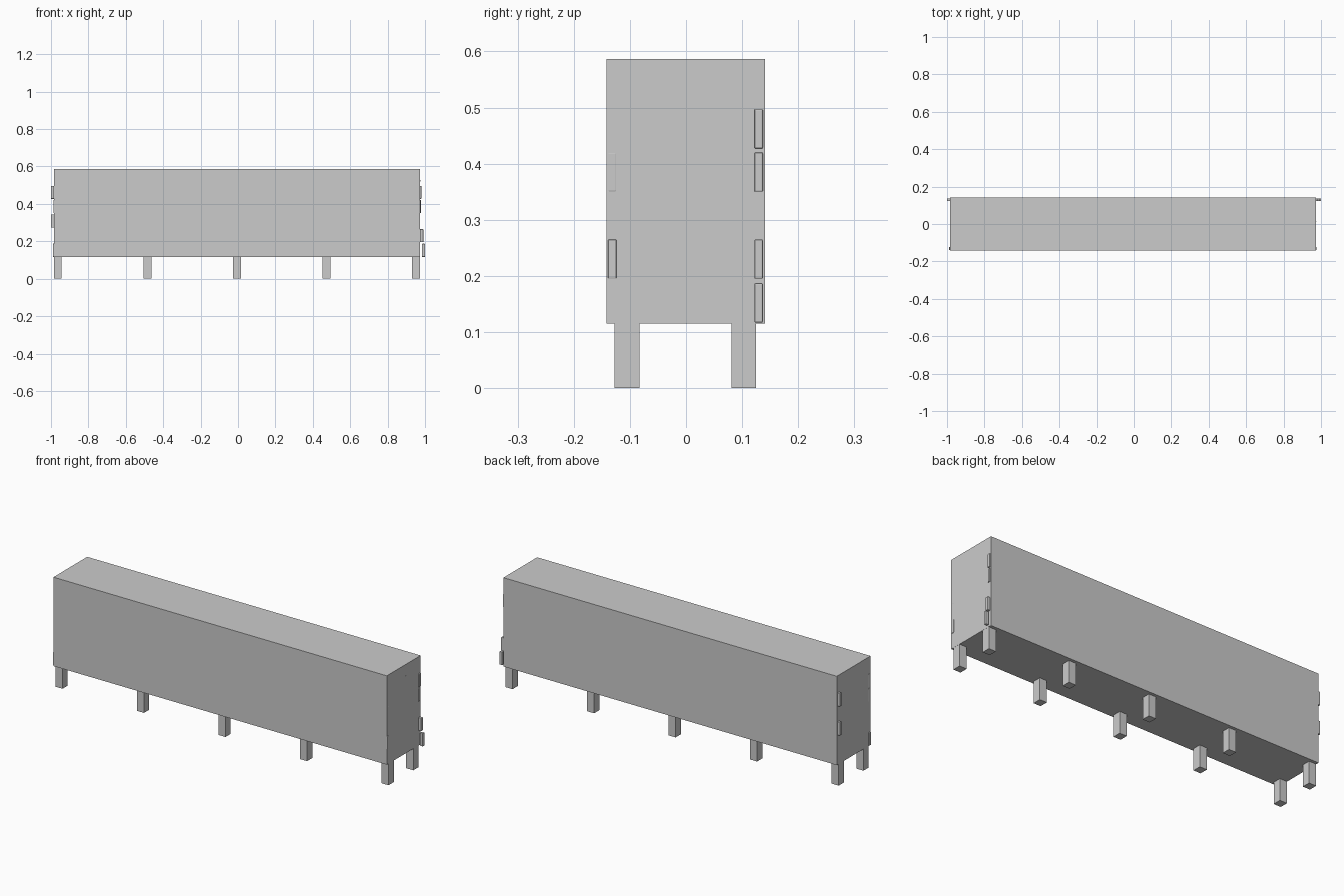
import bpy

if "Cube" in bpy.data.objects:
    bpy.data.objects.remove(bpy.data.objects["Cube"])


def box(name, x, y, z, bevel=0.0):
    """Box from (min, max) ranges on each axis."""
    bpy.ops.mesh.primitive_cube_add(
        size=1, location=[(r[0] + r[1]) / 2 for r in (x, y, z)])
    ob = bpy.context.object
    ob.name = name
    ob.scale = [r[1] - r[0] for r in (x, y, z)]
    bpy.ops.object.transform_apply(location=False, rotation=False, scale=True)
    if bevel:
        mod = ob.modifiers.new("soft_edges", 'BEVEL')
        mod.width = bevel
        mod.segments = 2
    return ob


LEFT, RIGHT = -0.985, 0.974

# Cabinet body
box("cabinet_body", (LEFT, RIGHT), (-0.142, 0.141), (0.115, 0.587))

# Two rows of five square legs
for i in range(5):
    x = LEFT + 0.0005 + i * (RIGHT - LEFT - 0.043) / 4
    for row, y in (("front", (-0.127, -0.083)), ("back", (0.081, 0.125))):
        box(f"{row}_leg_{i + 1}", (x, x + 0.042), y, (0.0, 0.118))

# Side tabs along the vertical edges: (row, bottom height, outer x)
BACK, FRONT = (0.122, 0.137), (-0.139, -0.124)
right_tabs = [(BACK, 0.117, 1.0), (BACK, 0.195, 0.991), (BACK, 0.350, 0.978),
              (BACK, 0.427, 0.980), (FRONT, 0.195, 0.976), (FRONT, 0.350, 0.9745)]
left_tabs = [(BACK, 0.427, -1.0), (BACK, 0.273, -1.0),
             (FRONT, 0.117, -0.990), (FRONT, 0.350, -0.987),
             (FRONT, 0.427, -0.987)]
for i, (y, z, x) in enumerate(right_tabs):
    box(f"right_tab_{i + 1}", (x - 0.016, x), y, (z, z + 0.07), 0.002)
for i, (y, z, x) in enumerate(left_tabs):
    box(f"left_tab_{i + 1}", (x, x + 0.016), y, (z, z + 0.07), 0.002)

# Tiny pin on the right side
box("side_pin", (RIGHT - 0.004, RIGHT + 0.001), (0.013, 0.017), (0.521, 0.527))
